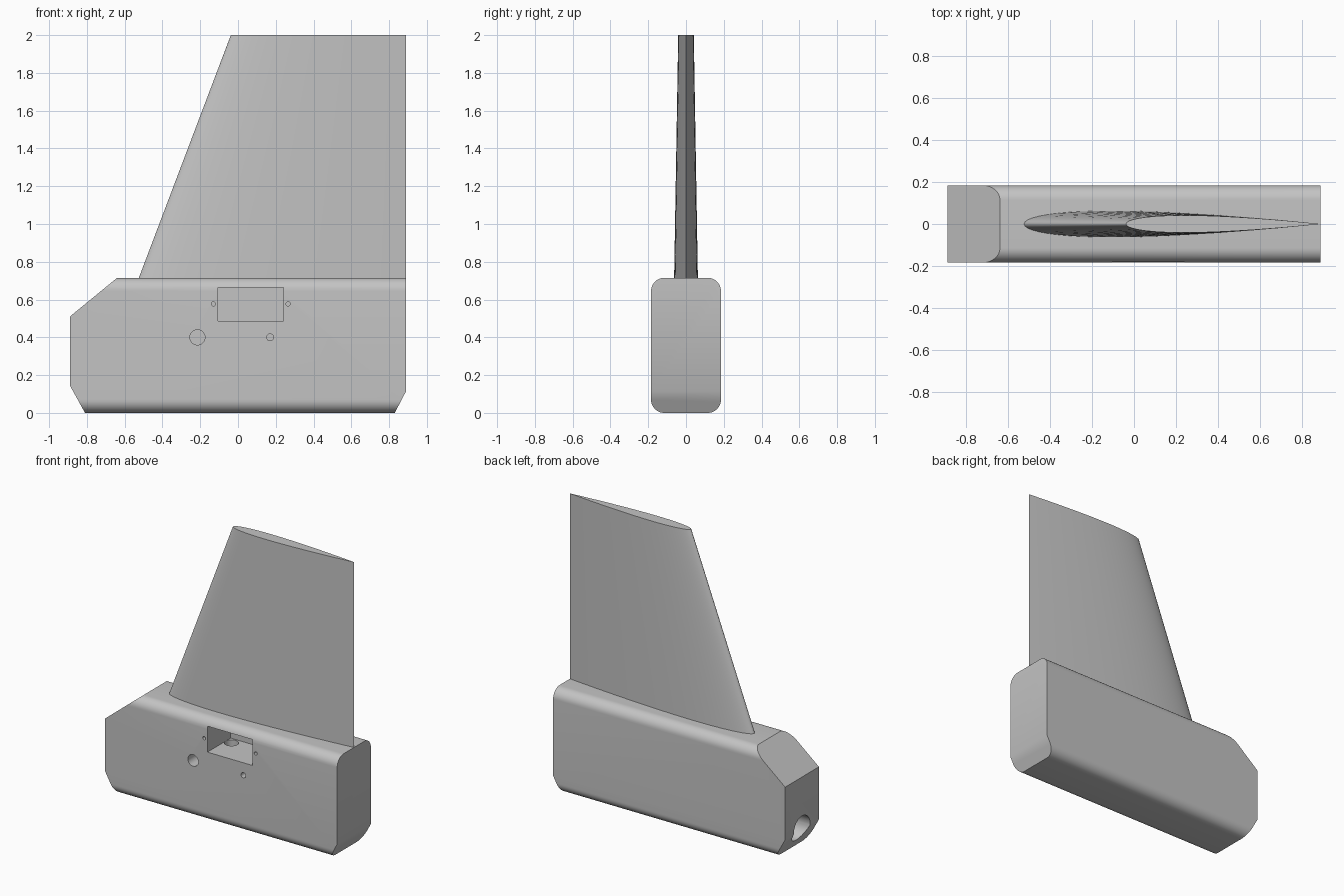
import bpy, bmesh, math
from mathutils import Vector

if "Cube" in bpy.data.objects:
    bpy.data.objects.remove(bpy.data.objects["Cube"])

L, W, H, R = 0.89, 0.185, 0.715, 0.07   # body half length, half width, height, corner radius

grey = bpy.data.materials.new("plain_grey")
grey.diffuse_color = (0.55, 0.55, 0.55, 1)
grey.use_nodes = True
grey.node_tree.nodes["Principled BSDF"].inputs["Base Color"].default_value = grey.diffuse_color


def finish(bm, name, material=grey):
    bmesh.ops.recalc_face_normals(bm, faces=bm.faces)
    me = bpy.data.meshes.new(name)
    bm.to_mesh(me)
    bm.free()
    ob = bpy.data.objects.new(name, me)
    bpy.context.collection.objects.link(ob)
    me.materials.append(material)
    return ob


def loft(rings, name):
    """Skin matching closed rings of points and cap both ends."""
    bm = bmesh.new()
    vs = [[bm.verts.new(p) for p in ring] for ring in rings]
    n = len(vs[0])
    for a, b in zip(vs, vs[1:]):
        for i in range(n):
            j = (i + 1) % n
            bm.faces.new((a[i], a[j], b[j], b[i]))
    bm.faces.new(vs[0])
    bm.faces.new(vs[-1])
    return finish(bm, name)


def smooth(ob, angle):
    bpy.ops.object.select_all(action='DESELECT')
    ob.select_set(True)
    bpy.context.view_layer.objects.active = ob
    bpy.ops.object.shade_smooth_by_angle(angle=math.radians(angle))


# body: rounded rectangle run along x
section = []
for k, (cy, cz) in enumerate([(W - R, H - R), (R - W, H - R), (R - W, R), (W - R, R)]):
    for s in range(11):
        a = math.pi / 2 * (k + s / 10)
        section.append((cy + R * math.cos(a), cz + R * math.sin(a)))
body = loft([[(x, y, z) for y, z in section] for x in (-L, L)], "body")

# sloped cuts on the nose and tail, each through two side-view points
bm = bmesh.new()
bm.from_mesh(body.data)
for (x1, z1), (x2, z2) in [((-L, 0.51), (-0.64, H)), ((-0.81, 0), (-L, 0.145)),
                           ((L, 0.115), (0.83, 0))]:
    normal = Vector((z1 - z2, 0, x2 - x1))
    cut = bmesh.ops.bisect_plane(bm, geom=bm.verts[:] + bm.edges[:] + bm.faces[:],
                                 plane_co=(x1, 0, z1), plane_no=normal, clear_outer=True)
    edges = [g for g in cut["geom_cut"] if isinstance(g, bmesh.types.BMEdge)]
    bmesh.ops.edgeloop_fill(bm, edges=edges)
bmesh.ops.recalc_face_normals(bm, faces=bm.faces)
bm.to_mesh(body.data)
bm.free()


# recesses
def box(x0, x1, y0, y1, z0, z1):
    ring = [(x0, z0), (x1, z0), (x1, z1), (x0, z1)]
    return loft([[(x, y, z) for x, z in ring] for y in (y0, y1)], "box_cutter")


def rod(start, end, r, n=32):
    a, b = Vector(start), Vector(end)
    q = (b - a).to_track_quat('Z', 'Y')
    ring = [q @ Vector((r * math.cos(t), r * math.sin(t), 0))
            for t in (2 * math.pi * i / n for i in range(n))]
    return loft([[c + p for p in ring] for c in (a, b)], "rod_cutter")


cutters = [box(-0.105, 0.24, -0.3, 0.07, 0.487, 0.665),          # servo pocket
           rod((-1.0, 0, 0.15), (0.0, 0, 0.15), 0.09),           # nose channel
           rod((-0.06, 0.015, 0.15), (-0.06, 0.015, 0.55), 0.045)]  # cable passage
for x, z, r, depth in [(-0.215, 0.40, 0.04, 0.2), (0.17, 0.40, 0.018, 0.2),
                       (-0.13, 0.577, 0.011, 0.1), (0.265, 0.577, 0.011, 0.1)]:
    cutters.append(rod((x, -0.3, z), (x, depth - W, z), r))      # side holes

for c in cutters:
    bpy.ops.object.select_all(action='DESELECT')
    body.select_set(True)
    bpy.context.view_layer.objects.active = body
    mod = body.modifiers.new("recess", 'BOOLEAN')
    mod.operation, mod.solver, mod.object = 'DIFFERENCE', 'EXACT', c
    bpy.ops.object.modifier_apply(modifier=mod.name)
    bpy.data.objects.remove(c)
smooth(body, 30)


# fin: symmetric wing section, swept leading edge, upright trailing edge
def half(t):
    return 5 * 0.089 * (0.2969 * t ** 0.5 - 0.126 * t - 0.3516 * t * t
                        + 0.2843 * t ** 3 - 0.1036 * t ** 4)


N = 28
ts = [(1 - math.cos(math.pi * i / N)) / 2 for i in range(N + 1)]
profile = [(t, half(t)) for t in ts] + [(t, -half(t)) for t in ts[-2:0:-1]]


def wing_ring(z):
    lead = -0.525 + (z - H) / (2 - H) * 0.487
    chord = L - lead
    return [(lead + t * chord, y * chord, z) for t, y in profile]


fin = loft([wing_ring(H - 0.004), wing_ring(2.0)], "fin")
smooth(fin, 50)
